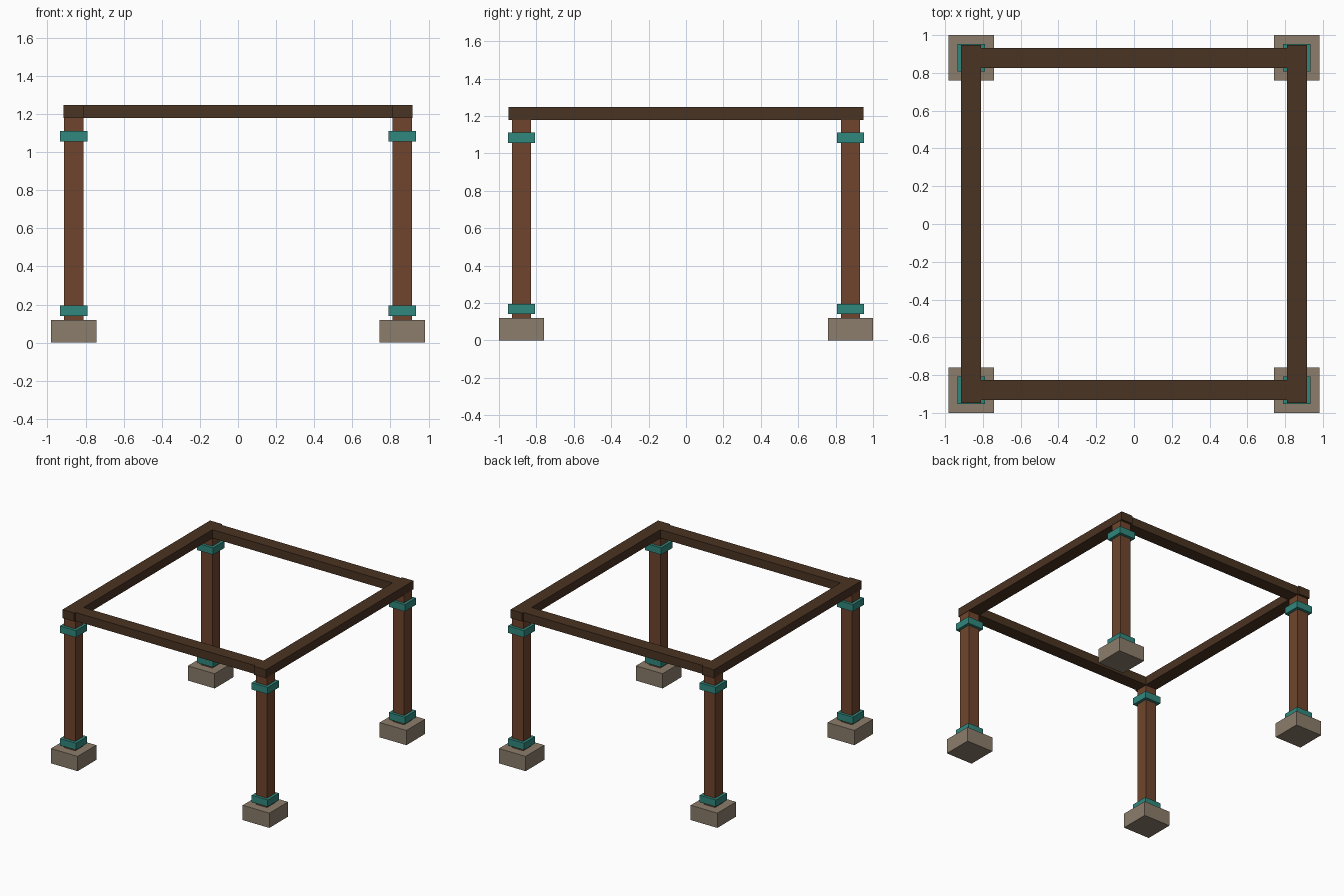
import bpy
import bmesh
from mathutils import Matrix, Vector

if "Cube" in bpy.data.objects:
    bpy.data.objects.remove(bpy.data.objects["Cube"], do_unlink=True)


def make_material(name, rgb):
    """Flat material from an sRGB triple given in 0-255."""
    def linear(c):
        c /= 255
        return c / 12.92 if c <= 0.04045 else ((c + 0.055) / 1.055) ** 2.4
    colour = (*[linear(c) for c in rgb], 1)
    mat = bpy.data.materials.new(name)
    mat.use_nodes = True
    mat.diffuse_color = colour
    bsdf = next(n for n in mat.node_tree.nodes if n.type == "BSDF_PRINCIPLED")
    bsdf.inputs["Base Color"].default_value = colour
    return mat


def box(name, low, high, mat):
    """Box between two opposite corners."""
    low, high = Vector(low), Vector(high)
    mesh = bpy.data.meshes.new(name)
    bm = bmesh.new()
    bmesh.ops.create_cube(bm, size=1, matrix=Matrix.Diagonal((*(high - low), 1)))
    bm.to_mesh(mesh)
    bm.free()
    mesh.materials.append(mat)
    obj = bpy.data.objects.new(name, mesh)
    obj.location = (low + high) / 2
    bpy.context.collection.objects.link(obj)
    return obj


def column_block(name, x, y, width, bottom, top, mat):
    """Square block centred on a post position."""
    h = width / 2
    return box(name, (x - h, y - h, bottom), (x + h, y + h, top), mat)


stone = make_material("grey_stone", (139, 125, 107))
post_wood = make_material("red_brown_wood", (111, 69, 45))
beam_wood = make_material("dark_wood", (74, 51, 34))
teal = make_material("teal_paint", (48, 135, 125))

POST_X, POST_Y = 0.862, 0.88
POST_WIDTH, BEAM_WIDTH = 0.1, 0.106
PAD_TOP, BEAM_BOTTOM, BEAM_TOP = 0.12, 1.178, 1.247

# Four posts, each with a stone footing and two collars
for y, end in ((-POST_Y, "front"), (POST_Y, "back")):
    for x, side in ((-POST_X, "right"), (POST_X, "left")):
        tag = f"{end}_{side}"
        column_block(f"{tag}_footing", x, y, 0.24, 0, PAD_TOP, stone)
        column_block(f"{tag}_post", x, y, POST_WIDTH, PAD_TOP, BEAM_BOTTOM, post_wood)
        column_block(f"{tag}_lower_collar", x, y, 0.144, 0.14, 0.196, teal)
        column_block(f"{tag}_upper_collar", x, y, 0.144, 1.055, 1.111, teal)

# Side beams run past the posts; cross beams fit between them
half = BEAM_WIDTH / 2
for x, side in ((-POST_X, "right"), (POST_X, "left")):
    box(f"{side}_beam", (x - half, -0.948, BEAM_BOTTOM),
        (x + half, 0.948, BEAM_TOP), beam_wood)
inner = POST_X - half
for y, end in ((-POST_Y, "front"), (POST_Y, "back")):
    box(f"{end}_beam", (-inner, y - half, BEAM_BOTTOM),
        (inner, y + half, BEAM_TOP), beam_wood)
